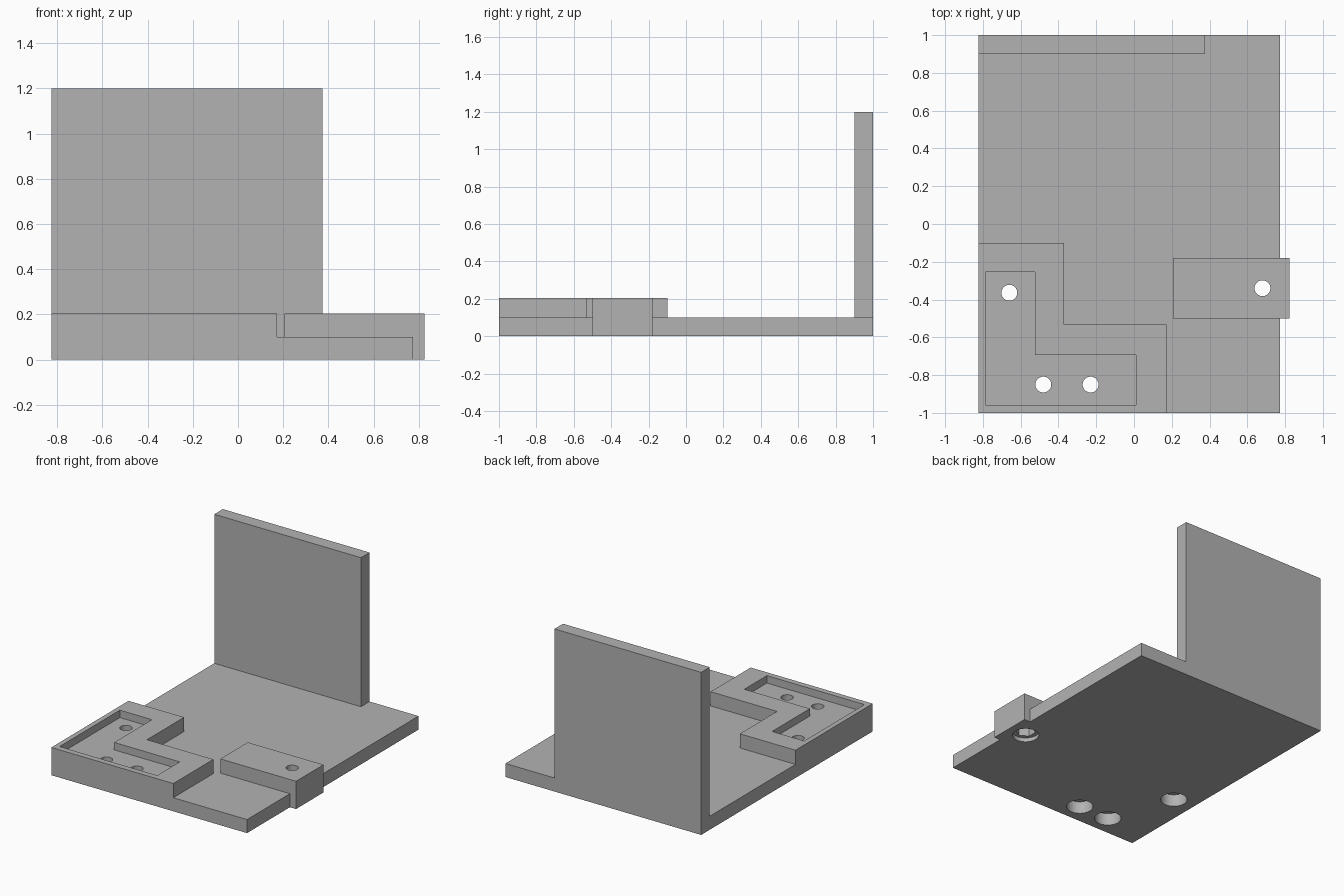
import bpy
import bmesh
import math
from mathutils import Matrix, Vector

if "Cube" in bpy.data.objects:
    bpy.data.objects.remove(bpy.data.objects["Cube"], do_unlink=True)

# One plain grey finish for everything
GREY = (0.45, 0.45, 0.45, 1)
grey = bpy.data.materials.new("plain grey")
grey.use_nodes = True
grey.diffuse_color = GREY
grey.node_tree.nodes["Principled BSDF"].inputs["Base Color"].default_value = GREY


def finish(bm, name):
    bmesh.ops.recalc_face_normals(bm, faces=bm.faces)
    mesh = bpy.data.meshes.new(name)
    bm.to_mesh(mesh)
    bm.free()
    mesh.materials.append(grey)
    obj = bpy.data.objects.new(name, mesh)
    bpy.context.collection.objects.link(obj)
    return obj


def extrude(name, points, shift):
    """Outline of 3D points swept along a vector."""
    bm = bmesh.new()
    face = bm.faces.new([bm.verts.new(p) for p in points])
    swept = bmesh.ops.extrude_face_region(bm, geom=[face], use_keep_orig=True)
    verts = [g for g in swept["geom"] if isinstance(g, bmesh.types.BMVert)]
    bmesh.ops.translate(bm, verts=verts, vec=Vector(shift))
    return finish(bm, name)


def slab(name, outline, z0, z1):
    return extrude(name, [(x, y, z0) for x, y in outline], (0, 0, z1 - z0))


def rect(x0, x1, y0, y1):
    return [(x0, y0), (x1, y0), (x1, y1), (x0, y1)]


def ell(x0, x1, x2, y0, y1, y2):
    """L outline with its long arm on the left and its foot in front."""
    return [(x0, y0), (x2, y0), (x2, y1), (x1, y1), (x1, y2), (x0, y2)]


def drill(x, y, radius, top, sides=32):
    bottom = -0.1
    bm = bmesh.new()
    bmesh.ops.create_cone(bm, cap_ends=True, segments=sides,
                          radius1=radius, radius2=radius, depth=top - bottom,
                          matrix=Matrix.Translation((x, y, (top + bottom) / 2)))
    cutter = finish(bm, "cutter")
    cutter.hide_render = True
    return cutter


def cut(obj, cutters):
    for cutter in cutters:
        mod = obj.modifiers.new("cut", "BOOLEAN")
        mod.operation = "DIFFERENCE"
        mod.solver = "EXACT"
        mod.object = cutter
        bpy.context.view_layer.objects.active = obj
        bpy.ops.object.modifier_apply(modifier=mod.name)


LEFT, EDGE, END = -0.824, 0.774, 0.824
DECK, TOP, FLOOR = 0.1, 0.205, 0.15

# Base plate and upright back panel
base = slab("base_plate", rect(LEFT, EDGE, -1, 1), 0, DECK)
panel = slab("back_panel", rect(LEFT, 0.374, 0.9, 1), DECK, 1.2)

# L-shaped raised tray with a shallow pocket
tray = slab("raised_tray", ell(LEFT, -0.37, 0.172, -1, -0.533, -0.1), DECK, TOP)
pocket = slab("pocket_cutter", ell(-0.787, -0.525, 0.01, -0.957, -0.694, -0.254),
              FLOOR, TOP + 0.1)
pocket.hide_render = True

# Side block hooked over the plate's edge
profile = [(0.206, DECK), (EDGE, DECK), (EDGE, 0), (END, 0), (END, TOP), (0.206, TOP)]
block = extrude("side_block", [(x, -0.5, z) for x, z in profile], (0, 0.32, 0))

# Screw holes, counterbored from below
tray_holes = [(-0.66, -0.364), (-0.48, -0.85), (-0.23, -0.85)]
through = [drill(x, y, 0.042, 0.4) for x, y in tray_holes]
bores = [drill(x, y, 0.09, 0.09) for x, y in tray_holes]

# Block hole with a shallow bore and a hexagonal nut pocket
block_hole = drill(0.68, -0.34, 0.042, 0.4)
nut_pocket = drill(0.68, -0.34, 0.068, 0.13, sides=6)
block_bore = drill(0.68, -0.34, 0.09, 0.03)

cut(tray, [pocket] + through)
cut(block, [block_hole, nut_pocket])
cut(base, through + bores + [block_hole, nut_pocket, block_bore])

for helper in through + bores + [block_hole, nut_pocket, block_bore, pocket]:
    bpy.data.objects.remove(helper, do_unlink=True)

# Smooth hole walls, crisp edges everywhere else
bpy.ops.object.select_all(action="DESELECT")
for part in (base, panel, tray, block):
    part.select_set(True)
bpy.context.view_layer.objects.active = base
bpy.ops.object.shade_smooth_by_angle(angle=math.radians(30))
